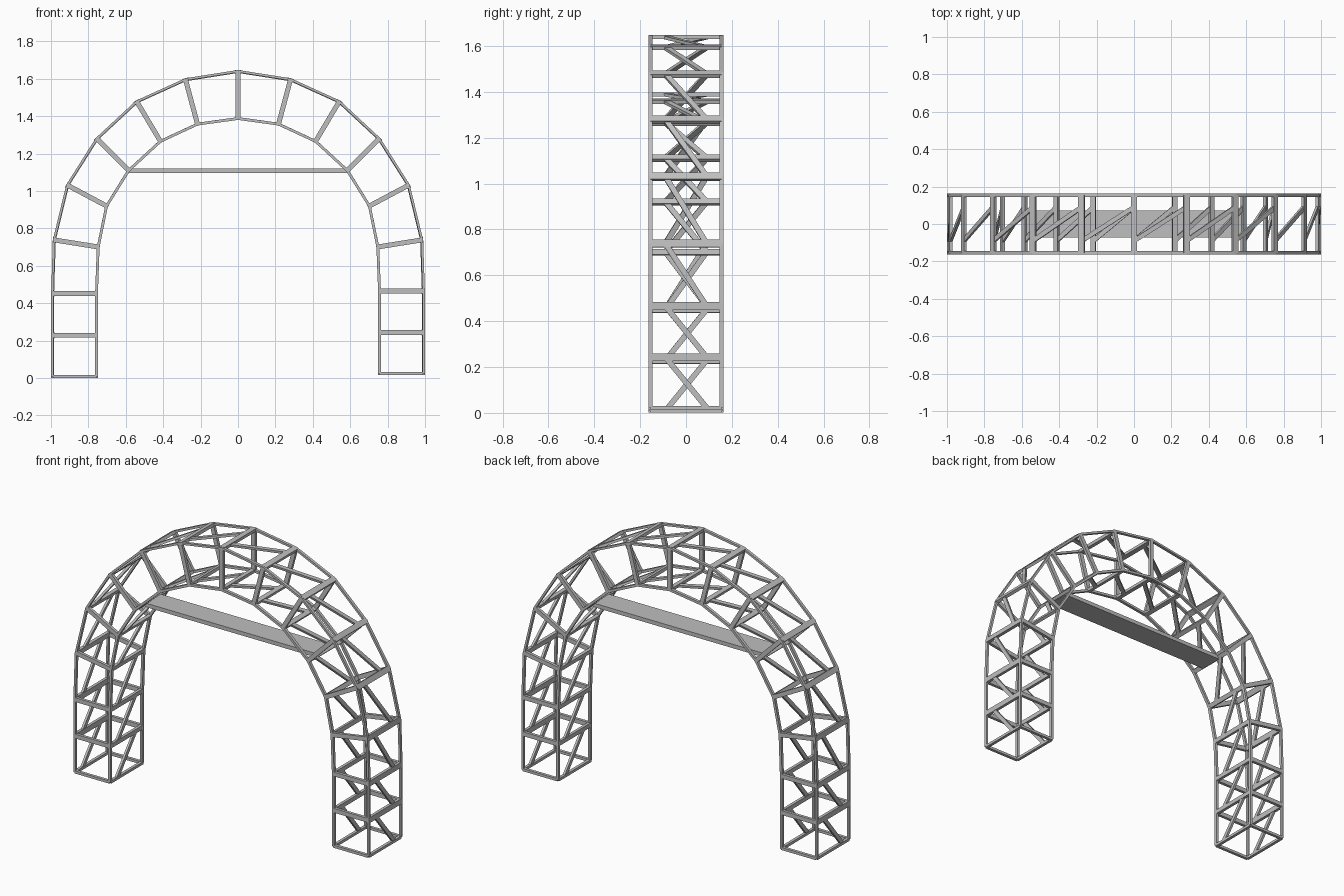
import bpy, bmesh
from mathutils import Vector, Matrix

cube = bpy.data.objects.get("Cube")
if cube:
    bpy.data.objects.remove(cube, do_unlink=True)

steel = bpy.data.materials.new("steel_grey")
steel.use_nodes = True
GREY = (0.52, 0.52, 0.52, 1)
steel.diffuse_color = GREY
steel.node_tree.nodes["Principled BSDF"].inputs["Base Color"].default_value = GREY

HALF_Y = 0.154      # centre of the front and back chords
TUBE = 0.018        # bar thickness
Y = Vector((0, 1, 0))

# Node positions (x, z) from the right foot up to the crown
OUTER = [(.99, .016), (.99, .236), (.99, .459), (.981, .738), (.91, 1.03),
         (.753, 1.278), (.54, 1.476), (.28, 1.594), (0, 1.638)]
INNER = [(.757, .016), (.757, .236), (.757, .458), (.748, .701), (.703, .92),
         (.585, 1.11), (.415, 1.266), (.217, 1.358), (0, 1.388)]


def full_path(half):
    """Mirror a half arch; the left leg's joints sit slightly lower."""
    right = [Vector((x, 0, z + (.007 if z < .5 else 0))) for x, z in half]
    left = [Vector((-x, 0, z - (.007 if z < .5 else 0))) for x, z in half[:-1]]
    return left + right[::-1]


def finish(name, bm):
    bmesh.ops.recalc_face_normals(bm, faces=bm.faces)
    mesh = bpy.data.meshes.new(name)
    bm.to_mesh(mesh)
    bm.free()
    mesh.materials.append(steel)
    obj = bpy.data.objects.new(name, mesh)
    bpy.context.collection.objects.link(obj)


def bar(bm, a, b, side, width, depth):
    """Box from a to b, its width lying along the side direction."""
    axis = (b - a).normalized()
    side = (side - axis * side.dot(axis)).normalized()
    up = axis.cross(side)
    rot = Matrix((side, up, axis)).transposed().to_4x4()
    size = Matrix.Diagonal((width, depth, (b - a).length, 1))
    bmesh.ops.create_cube(bm, size=1, matrix=Matrix.Translation((a + b) / 2) @ rot @ size)


def tangent(path, i):
    return (path[min(i + 1, len(path) - 1)] - path[max(i - 1, 0)]).normalized()


def chord(bm, path, y, low, high):
    """Flat tube swept along the path, reaching from low to high outwards."""
    rings = []
    h = TUBE / 2
    for i, p in enumerate(path):
        n = tangent(path, i).cross(Y)
        rings.append([bm.verts.new(p + n * u + Y * (y + v))
                      for u, v in ((low, -h), (high, -h), (high, h), (low, h))])
    for r, s in zip(rings, rings[1:]):
        for k in range(4):
            bm.faces.new((r[k], r[k - 1], s[k - 1], s[k]))
    bm.faces.new(rings[0])
    bm.faces.new(rings[-1])


outer, inner = full_path(OUTER), full_path(INNER)
last = len(outer) - 1
front, back = -Y * HALF_Y, Y * HALF_Y

for label, path, low, high, cross in (("outer", outer, -.004, .009, .033),
                                      ("inner", inner, -.008, .007, .026)):
    # Long chords following the arch
    bm = bmesh.new()
    for y in (-HALF_Y, HALF_Y):
        chord(bm, path, y, low, high)
    finish(label + "_chords", bm)

    # Cross members joining front to back
    bm = bmesh.new()
    for i, p in enumerate(path):
        across = (outer[i] - inner[i]).cross(Y)
        width = .016 if i in (0, last) else cross
        bar(bm, p + front, p + back, across, width, TUBE)
    finish(label + "_cross_members", bm)

    # One diagonal brace per bay
    bm = bmesh.new()
    for a, b in zip(path, path[1:]):
        bar(bm, a - Y * .09, b + Y * .09, Y, .024, .014)
    finish(label + "_diagonal_braces", bm)

# Radial struts between the inner and outer chords
bm = bmesh.new()
for i in range(last + 1):
    for y in (front, back):
        width = .016 if i in (0, last) else .026
        bar(bm, inner[i] + y, outer[i] + y, Y, TUBE, width)
finish("radial_struts", bm)

# Flat plank spanning the opening
bm = bmesh.new()
bar(bm, Vector((-.585, 0, 1.107)), Vector((.585, 0, 1.107)), Y, .145, .024)
finish("span_plank", bm)
